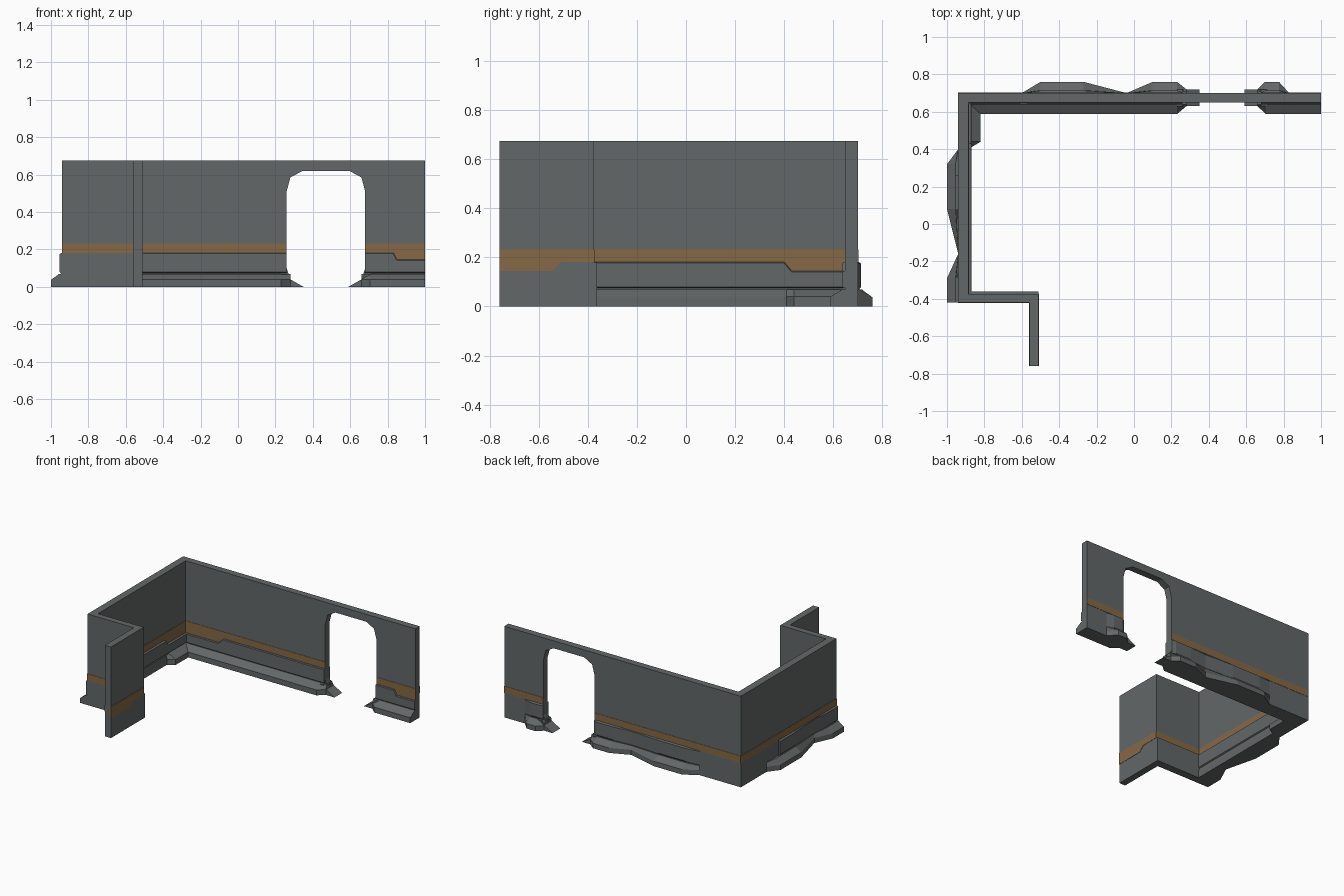
import bpy, bmesh

if "Cube" in bpy.data.objects:
    bpy.data.objects.remove(bpy.data.objects["Cube"])


def material(name, rgb):
    m = bpy.data.materials.new(name)
    m.diffuse_color = (*rgb, 1)
    m.use_nodes = True
    m.node_tree.nodes["Principled BSDF"].inputs["Base Color"].default_value = m.diffuse_color
    return m


GREY = material("wall grey", (0.125, 0.137, 0.137))
ORANGE = material("stripe ochre", (0.235, 0.138, 0.058))

# Each wall side maps (along, outward depth, height) to world space
SIDES = {
    "back_out": lambda s, d, z: (s, 0.70 + d, z),
    "back_in": lambda s, d, z: (s, 0.65 - d, z),
    "left_out": lambda s, d, z: (-0.94 - d, s, z),
    "left_in": lambda s, d, z: (-0.885 + d, s, z),
    "front_out": lambda s, d, z: (s, -0.42 - d, z),
    "front_in": lambda s, d, z: (s, -0.375 + d, z),
    "stub_right": lambda s, d, z: (-0.51 + d, s, z),
    "stub_left": lambda s, d, z: (-0.56 - d, s, z),
}


def loft(name, rings, mat=GREY):
    """Solid through rings with equal point counts, capped at both ends."""
    bm = bmesh.new()
    loops = [[bm.verts.new(p) for p in r] for r in rings]
    n = len(loops[0])
    for a, b in zip(loops, loops[1:]):
        for i in range(n):
            j = (i + 1) % n
            bm.faces.new((a[i], a[j], b[j], b[i]))
    caps = [bm.faces.new(loops[0]), bm.faces.new(loops[-1])]
    bmesh.ops.recalc_face_normals(bm, faces=bm.faces)
    bmesh.ops.triangulate(bm, faces=caps)
    me = bpy.data.meshes.new(name)
    bm.to_mesh(me)
    bm.free()
    me.materials.append(mat)
    ob = bpy.data.objects.new(name, me)
    bpy.context.collection.objects.link(ob)
    return ob


def ledge(name, side, line, levels):
    """Stack of outlines; levels hold (height, depth function)."""
    f = SIDES[side]
    rings = []
    for z, fn in levels:
        r = [f(s, fn(d), z) for s, d in line]
        r += [f(line[-1][0], -0.02, z), f(line[0][0], -0.02, z)]
        rings.append(r)
    loft(name, rings)


def plate(name, side, outline, depth, mat=GREY, bevel=0.0):
    """Flat plate on a wall from an (along, height) outline."""
    f = SIDES[side]
    mid = 0.12
    rings = [[f(s, -0.01, z) for s, z in outline],
             [f(s, depth * 0.5, z) for s, z in outline],
             [f(s, depth, z + (bevel if z < mid else -bevel)) for s, z in outline]]
    loft(name, rings, mat)


# Back wall with doorway
wall = [(-0.94, 0), (0.35, 0), (0.28, 0.04), (0.26, 0.10), (0.26, 0.51), (0.28, 0.585),
        (0.345, 0.62), (0.595, 0.62), (0.66, 0.585), (0.68, 0.51), (0.68, 0.10),
        (0.66, 0.04), (0.59, 0), (1, 0), (1, 0.675), (-0.94, 0.675)]
loft("back_wall", [[(x, y, z) for x, z in wall] for y in (0.65, 0.70)])

# Left wall, front return and stub
plan = [(-0.94, 0.65), (-0.94, -0.42), (-0.56, -0.42), (-0.56, -0.76), (-0.51, -0.76),
        (-0.51, -0.375), (-0.885, -0.375), (-0.885, 0.65)]
loft("side_walls", [[(x, y, z) for x, y in plan] for z in (0, 0.675)])

# Flared feet of the door jambs
for name, xs in (("left", (0.23, 0.35, 0.28, 0.26, 0.23)), ("right", (0.71, 0.59, 0.66, 0.68, 0.71))):
    foot = list(zip(xs, (0, 0, 0.04, 0.07, 0.07)))
    loft("door_foot_" + name, [[(x, y, z) for x, z in foot] for y in (0.63, 0.72)])

# Inner base mouldings
mould = [(0, lambda d: d), (0.04, lambda d: d), (0.07, lambda d: min(d, 0.012))]
ledge("back_moulding_long", "back_in", [(-0.885, 0.062), (0.23, 0.062), (0.28, 0.02)], mould)
ledge("back_moulding_short", "back_in", [(0.66, 0.02), (0.705, 0.062), (1, 0.062)], mould)
ledge("left_moulding", "left_in", [(-0.375, 0.015), (0.41, 0.015), (0.44, 0.065), (0.65, 0.065)], mould)

# Inner skirting panels with stepped tops
plate("back_panel_long", "back_in", [(-0.885, 0.075), (0.26, 0.075), (0.26, 0.182), (-0.57, 0.182),
      (-0.61, 0.145), (-0.885, 0.145)], 0.012, bevel=0.005)
plate("back_panel_short", "back_in", [(0.68, 0.075), (1, 0.075), (1, 0.145), (0.85, 0.145),
      (0.83, 0.182), (0.68, 0.182)], 0.012, bevel=0.005)
plate("left_panel", "left_in", [(-0.375, 0.075), (0.65, 0.075), (0.65, 0.145), (0.43, 0.145),
      (0.40, 0.182), (-0.375, 0.182)], 0.015, bevel=0.005)
plate("front_return_panel", "front_in", [(-0.885, 0), (-0.51, 0), (-0.51, 0.18), (-0.885, 0.18)], 0.013)

# Outer rubble ledges with a raised panel above each
rubble = [("back_out", [(-0.60, 0), (-0.50, 0.06), (-0.27, 0.06), (-0.04, 0)]),
          ("back_out", [(-0.04, 0), (0.10, 0.06), (0.23, 0.06), (0.28, 0.02)]),
          ("back_out", [(0.66, 0.02), (0.70, 0.06), (0.775, 0.06), (0.83, 0)]),
          ("left_out", [(0.40, 0), (0.32, 0.06), (0.08, 0.06), (-0.16, 0)]),
          ("left_out", [(-0.16, 0), (-0.29, 0.06), (-0.42, 0.06)])]
for i, (side, line) in enumerate(rubble):
    ledge(f"outer_ledge_{i}", side, line,
          [(0, lambda d: d), (0.037, lambda d: d), (0.07, lambda d: d * 0.25)])
    # keep the panel clear of the door opening
    line = [(min(s, 0.26) if s < 0.5 or side != "back_out" else max(s, 0.68), d) for s, d in line]
    ledge(f"outer_panel_{i}", side, line,
          [(0.07, lambda d: d * 0.1), (0.08, lambda d: d * 0.22),
           (0.175, lambda d: d * 0.22), (0.182, lambda d: d * 0.05)])

# Painted stripes: (side, start, end)
for side, a, b in (("back_out", -0.94, 0.26), ("back_out", 0.68, 1), ("left_out", -0.42, 0.70),
                   ("front_out", -0.94, -0.56), ("front_in", -0.885, -0.51),
                   ("stub_left", -0.76, -0.42)):
    plate("stripe_" + side, side, [(a, 0.182), (b, 0.182), (b, 0.232), (a, 0.232)], 0.002, ORANGE)

# Stepped stripes on the inner faces
plate("stripe_back_long", "back_in", [(-0.885, 0.145), (-0.61, 0.145), (-0.57, 0.182), (0.26, 0.182),
      (0.26, 0.232), (-0.885, 0.232)], 0.002, ORANGE)
plate("stripe_back_short", "back_in", [(0.68, 0.182), (0.83, 0.182), (0.85, 0.145), (1, 0.145),
      (1, 0.232), (0.68, 0.232)], 0.002, ORANGE)
plate("stripe_left", "left_in", [(-0.375, 0.182), (0.40, 0.182), (0.43, 0.145), (0.65, 0.145),
      (0.65, 0.232), (-0.375, 0.232)], 0.002, ORANGE)
plate("stripe_stub_right", "stub_right", [(-0.76, 0.145), (-0.545, 0.145), (-0.51, 0.18), (-0.375, 0.182),
      (-0.375, 0.232), (-0.76, 0.232)], 0.002, ORANGE)
